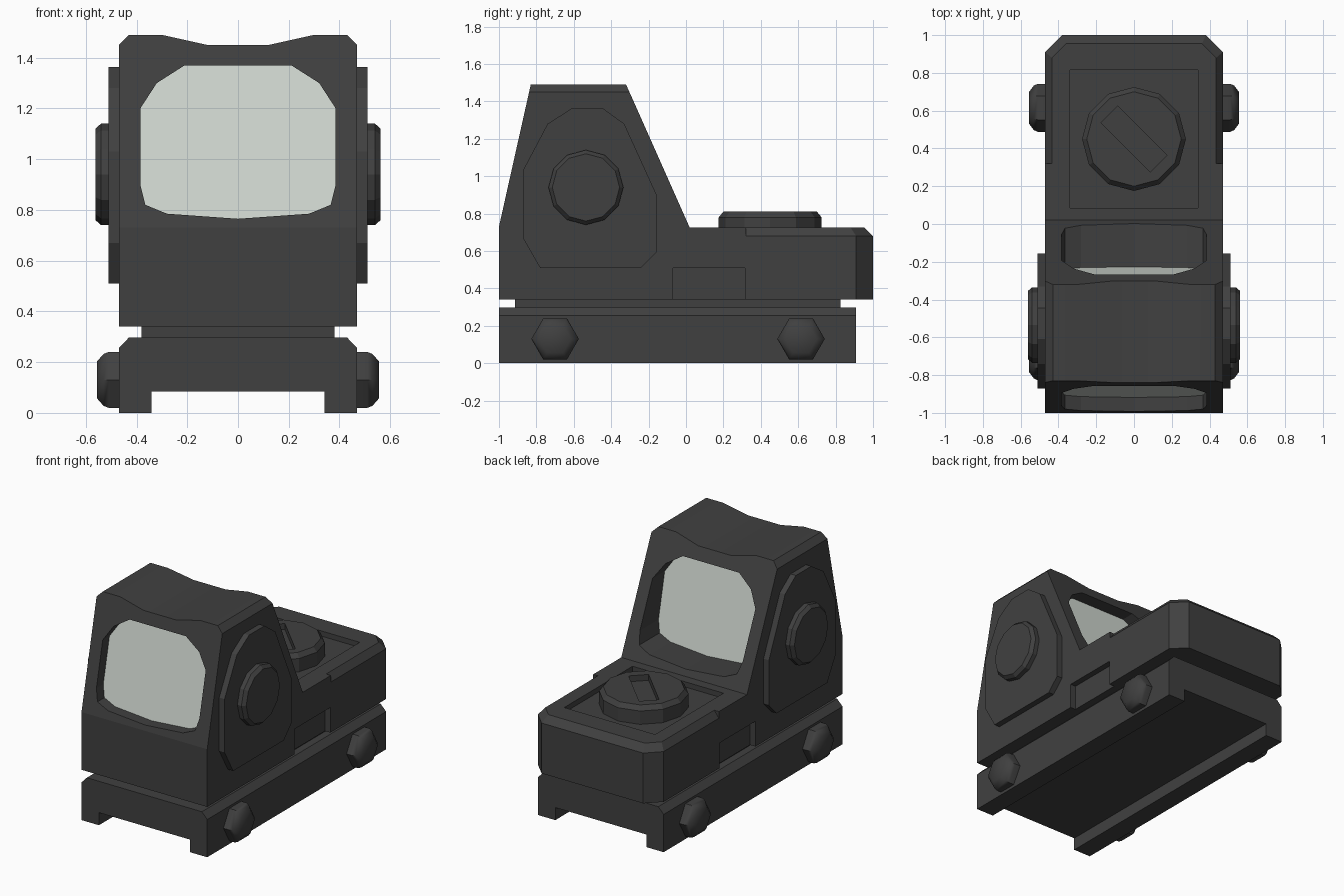
import bpy, bmesh, math

if "Cube" in bpy.data.objects:
    bpy.data.objects.remove(bpy.data.objects["Cube"])


def material(name, rgb):
    m = bpy.data.materials.new(name)
    m.diffuse_color = (*rgb, 1)
    m.use_nodes = True
    m.node_tree.nodes["Principled BSDF"].inputs["Base Color"].default_value = m.diffuse_color
    return m


BLACK = material("matte_black", (0.051, 0.051, 0.051))
GLASS = material("pale_glass", (0.62, 0.67, 0.62))


def loft(name, rings, mat=BLACK, sides=True):
    """Join equal-sized rings of points with quads and cap both ends."""
    bm = bmesh.new()
    rows = [[bm.verts.new(p) for p in r] for r in rings]
    n = len(rows[0])
    bm.faces.new(rows[0][::-1])
    bm.faces.new(rows[-1])
    if sides:
        for a, b in zip(rows, rows[1:]):
            for i in range(n):
                j = (i + 1) % n
                bm.faces.new((a[i], a[j], b[j], b[i]))
        bmesh.ops.recalc_face_normals(bm, faces=bm.faces)
    me = bpy.data.meshes.new(name)
    bm.to_mesh(me)
    bm.free()
    me.materials.append(mat)
    ob = bpy.data.objects.new(name, me)
    bpy.context.collection.objects.link(ob)
    return ob


def place(axis, u, v, t):
    return {"x": (t, u, v), "y": (u, t, v), "z": (u, v, t)}[axis]


def prism(name, pts, axis, a, b):
    return loft(name, [[place(axis, u, v, t) for u, v in pts] for t in (a, b)])


def box(name, x0, x1, y0, y1, z0, z1):
    return prism(name, [(x0, y0), (x1, y0), (x1, y1), (x0, y1)], "z", z0, z1)


def turned(name, axis, cu, cv, n, steps):
    """Round part: steps are (radius, position along axis)."""
    ang = [2 * math.pi * i / n for i in range(n)]
    return loft(name, [[place(axis, cu + r * math.cos(a), cv + r * math.sin(a), t)
                        for a in ang] for r, t in steps])


def mirrored(half):
    """Complete a right-hand outline with its left-hand copy."""
    return half + [(-x, z) for x, z in reversed(half) if abs(x) > 1e-6]


def boolean(ob, tool, op="DIFFERENCE"):
    mod = ob.modifiers.new("cut", "BOOLEAN")
    mod.operation, mod.object, mod.solver = op, tool, "EXACT"
    with bpy.context.temp_override(object=ob, active_object=ob):
        bpy.ops.object.modifier_apply(modifier=mod.name)
    bpy.data.objects.remove(tool)


# Housing: side profile with tall hood and low deck
body = prism("housing", [(-1, .34), (-1, .73), (-.821, 1.53), (-.338, 1.53),
                         (.02, .725), (.32, .725), (.32, .34)], "x", -.47, .47)


# Rear deck with clipped corners and chamfered top edge
def deck_outline(w, back, clip, z):
    return [(x, y, z) for x, y in [(-w, .32), (w, .32), (w, back - clip),
            (w - clip, back), (-w + clip, back), (-w, back - clip)]]


deck = loft("deck", [deck_outline(.47, 1, .09, .34), deck_outline(.47, 1, .09, .68),
                     deck_outline(.435, .955, .075, .725)])
boolean(body, deck, "UNION")

# Dipped hood top
wave = [(.12, 1.45), (.30, 1.49), (.43, 1.49), (.53, 1.39), (.6, 1.7)]
boolean(body, prism("hood_cutter", mirrored(wave), "y", -1.2, 0))

# Window tunnel
window = mirrored([(0, .765), (.28, .785), (.365, .82), (.385, .9),
                   (.385, 1.2), (.32, 1.30), (.21, 1.37)])
boolean(body, prism("window_cutter", window, "y", -1.2, .3))

# Deck recess and side pockets
boolean(body, box("recess_cutter", -.34, .34, .085, .815, .69, .9))
for s in (-1, 1):
    x0, x1 = sorted((s * .43, s * .6))
    boolean(body, box("pocket_cutter", x0, x1, -.07, .315, .2, .51))

# Soften the hood top only
for p in body.data.polygons:
    p.use_smooth = p.normal.z > .9 and p.center.z > 1.4

# Front and rear glass, both tilted inward toward the top
loft("lenses", [[(x, -.915 + (z - .78) * .22, z) for x, z in window],
                [(x, -.23 - (z - .78) * .22, z) for x, z in window][::1]],
     GLASS, sides=False).data.flip_normals()

# Slotted battery cap
cap = turned("battery_cap", "z", 0, .45, 12, [(.275, .68), (.275, .78), (.25, .81)])
d, w = .131, .044
slot = [(-d - w, d - w), (d - w, -d - w), (d + w, -d + w), (-d + w, d + w)]
boolean(cap, prism("slot_cutter", [(x, y + .45) for x, y in slot], "z", .77, .9))

# Spacer and grooved mounting base
box("spacer", -.38, .38, -.915, .825, .29, .35)
base = [(.34, .085), (.34, 0), (.47, 0), (.47, .255), (.43, .297)]
prism("mount_base", mirrored(base), "y", -1, .91)

# Side pads, adjustment dials and hex bolts on both sides
pad = [(-.78, .51), (-.24, .51), (-.157, .595), (-.157, .90), (-.33, 1.28), (-.445, 1.363),
       (-.61, 1.363), (-.74, 1.28), (-.872, 1.03), (-.872, .67)]
for s, side in ((1, "right"), (-1, "left")):
    prism(side + "_pad", pad, "x", s * .45, s * .51)
    turned(side + "_dial", "x", -.535, .94, 12,
           [(.2, s * .5), (.2, s * .54), (.18, s * .562)])
    for y, end in ((-.70, "front"), (.615, "rear")):
        bolt = turned(f"{side}_{end}_bolt", "x", y, .13, 6,
                      [(.127, s * .46), (.127, s * .51), (.118, s * .53), (.085, s * .555)])
        bolt.data.polygons.foreach_set("use_smooth", [True] * len(bolt.data.polygons))
        bolt.data.set_sharp_from_angle(angle=math.radians(55))
